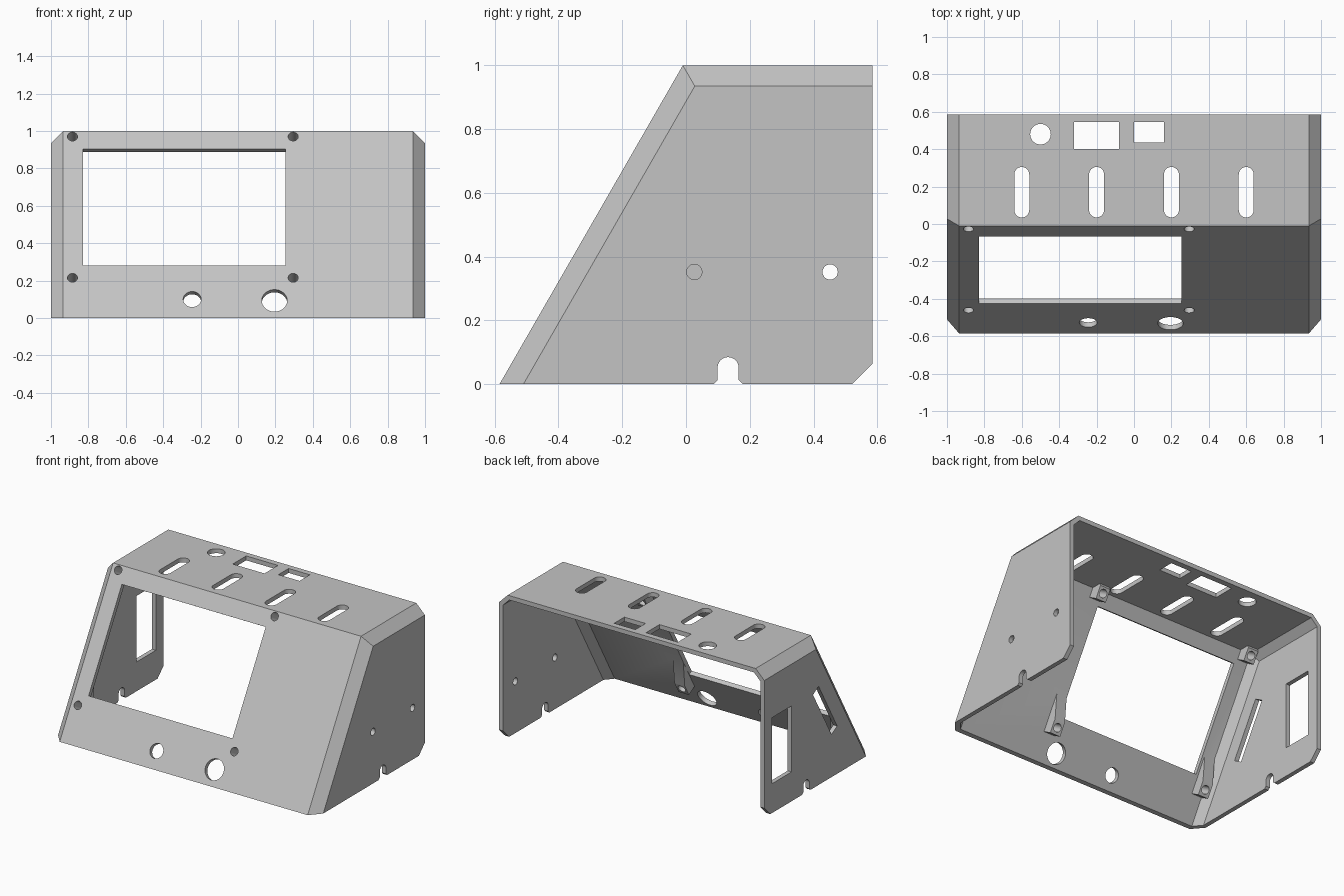
import bpy, bmesh, math
from mathutils import Matrix, Vector

if "Cube" in bpy.data.objects:
    bpy.data.objects.remove(bpy.data.objects["Cube"])

WALL, CHAMFER = 0.03, 0.065
BACK, FRONT, RUN = 0.585, -0.585, 0.575
LEAN = math.atan(RUN)
C, S = math.cos(LEAN), math.sin(LEAN)

grey = bpy.data.materials.new("plain grey")
grey.use_nodes = True
grey.diffuse_color = (0.55, 0.55, 0.55, 1)
grey.node_tree.nodes["Principled BSDF"].inputs["Base Color"].default_value = grey.diffuse_color


def to_object(name, bm):
    bmesh.ops.recalc_face_normals(bm, faces=bm.faces)
    mesh = bpy.data.meshes.new(name)
    bm.to_mesh(mesh)
    bm.free()
    mesh.materials.append(grey)
    obj = bpy.data.objects.new(name, mesh)
    bpy.context.collection.objects.link(obj)
    return obj


def sloped_block(name, inset, half_width, chamfer, back, bottom, cut):
    """Lean-fronted block with chamfered ends, as a hull of four rings."""
    bm = bmesh.new()
    for x, off in ((half_width, inset + chamfer), (half_width - chamfer, inset)):
        top = 1 - off
        front = lambda z: FRONT + RUN * z + off / C
        ring = [(front(bottom), bottom), (front(top), top), (back, top),
                (back, bottom + cut), (back - cut, bottom)]
        for side in (-x, x):
            for y, z in ring:
                bm.verts.new((side, y, z))
    bmesh.ops.convex_hull(bm, input=bm.verts)
    bmesh.ops.dissolve_limit(bm, angle_limit=0.01, verts=bm.verts, edges=bm.edges)
    return to_object(name, bm)


def prism(name, points, frame, low, high):
    """Extrude a 2D outline along the third axis of a frame."""
    bm = bmesh.new()
    face = bm.faces.new([bm.verts.new((u, v, low)) for u, v in points])
    new = bmesh.ops.extrude_face_region(bm, geom=[face])["geom"]
    moved = [g for g in new if isinstance(g, bmesh.types.BMVert)]
    bmesh.ops.translate(bm, verts=moved, vec=(0, 0, high - low))
    bm.transform(frame)
    return to_object(name, bm)


def axes(u, v, w, origin=(0, 0, 0)):
    m = Matrix((u, v, w)).transposed().to_4x4()
    m.translation = Vector(origin)
    return m


def circle(u, v, r, start=0, sweep=2 * math.pi, n=48):
    count = n if sweep > 6 else n + 1
    return [(u + r * math.cos(start + sweep * i / n),
             v + r * math.sin(start + sweep * i / n)) for i in range(count)]


def rect(u0, u1, v0, v1):
    return [(u0, v0), (u1, v0), (u1, v1), (u0, v1)]


def slot(u, v0, v1, r):
    return (circle(u, v1 - r, r, 0, math.pi, 16)
            + circle(u, v0 + r, r, math.pi, math.pi, 16))


def combine(obj, other, operation):
    mod = obj.modifiers.new("combine", 'BOOLEAN')
    mod.operation, mod.solver, mod.object = operation, 'EXACT', other
    bpy.context.view_layer.objects.active = obj
    bpy.ops.object.modifier_apply(modifier=mod.name)
    bpy.data.objects.remove(other)


# Frames: front panel (across, up the slope, outward), top panel, side panels
front_frame = axes((1, 0, 0), (0, S, C), (0, -C, S), (0, FRONT, 0))
top_frame = Matrix.Identity(4)
side_frame = axes((0, 1, 0), (0, 0, 1), (1, 0, 0))

# Hollow housing, open at the back and underneath
body = sloped_block("housing", 0, 1, CHAMFER, BACK, 0, CHAMFER)
hollow = sloped_block("hollow_cutter", WALL, 1 - WALL,
                      CHAMFER - WALL * (2 - math.sqrt(2)), BACK + 0.3, -0.3, 0)
combine(body, hollow, 'DIFFERENCE')

# Screw bosses behind the display; the lower pair have a long ramp
LOW_S, HIGH_S, DEEP, HALF = 0.215 / C, 0.97 / C, 0.1, 0.039
boss_x = (-0.885, 0.295)
boss_frame = axes((0, S, C), (0, C, -S), (-1, 0, 0), (0, FRONT, 0))
low_outline = [(-0.045, 0.02), (-0.045, DEEP), (0.045, DEEP), (0.2, WALL), (0.2, 0.02)]
high_outline = [(-0.045, 0.02), (-0.045, DEEP), (0.04, DEEP), (0.055, 0.085), (0.035, 0.02)]
for x in boss_x:
    for s, outline in ((LOW_S, low_outline), (HIGH_S, high_outline)):
        shape = [(u + s, d) for u, d in outline]
        combine(body, prism("boss", shape, boss_frame, -x - HALF, -x + HALF), 'UNION')


def cut(points, frame, low, high):
    combine(body, prism("cutter", points, frame, low, high), 'DIFFERENCE')


# Front panel: display opening, two control holes, screw holes
cut(rect(-0.83, 0.255, 0.28 / C, 0.903 / C), front_frame, -0.05, 0.05)
cut(circle(-0.245, 0.1 / C, 0.048), front_frame, -0.05, 0.05)
cut(circle(0.195, 0.093 / C, 0.068), front_frame, -0.05, 0.05)
for x in boss_x:
    for s in (LOW_S, HIGH_S):
        cut(circle(x, s, 0.027, n=32), front_frame, -0.2, 0.05)

# Top panel: vents, button hole, two connector openings
for x in (-0.6, -0.2, 0.2, 0.6):
    cut(slot(x, 0.035, 0.305, 0.04), top_frame, 0.94, 1.1)
cut(circle(-0.5, 0.48, 0.055), top_frame, 0.94, 1.1)
cut(rect(-0.32, -0.08, 0.4, 0.545), top_frame, 0.94, 1.1)
cut(rect(0, 0.16, 0.435, 0.545), top_frame, 0.94, 1.1)

# Left side: fan opening and its four screw holes
cut(circle(0.24, 0.565, 0.254, n=64), side_frame, 0.94, 1.1)
for y in (0.026, 0.452):
    for z in (0.352, 0.778):
        cut(circle(y, z, 0.024, n=24), side_frame, 0.94, 1.1)

# Right side: upright window and a slot parallel to the front panel
cut(rect(0.29, 0.5, 0.2, 0.65), side_frame, -1.1, -0.94)
corner = Vector((0.06, 0.637))
along, across = Vector((-S, -C)) * 0.4, Vector((-C, S)) * 0.07
cut([corner, corner + along, corner + along + across, corner + across],
    side_frame, -1.1, -0.94)

# Flared cable notch in the bottom edge of both sides
mid, r, flare = 0.132, 0.033, 0.013
notch = ([(mid + r + flare, -0.05), (mid + r + flare, 0), (mid + r, flare)]
         + circle(mid, 0.052, r, 0, math.pi, 16)
         + [(mid - r, flare), (mid - r - flare, 0), (mid - r - flare, -0.05)])
for low, high in ((0.94, 1.1), (-1.1, -0.94)):
    cut(notch, side_frame, low, high)

# Smooth the round holes, keep panel edges crisp
bpy.ops.object.select_all(action='DESELECT')
body.select_set(True)
bpy.context.view_layer.objects.active = body
bpy.ops.object.shade_smooth_by_angle(angle=math.radians(30))
